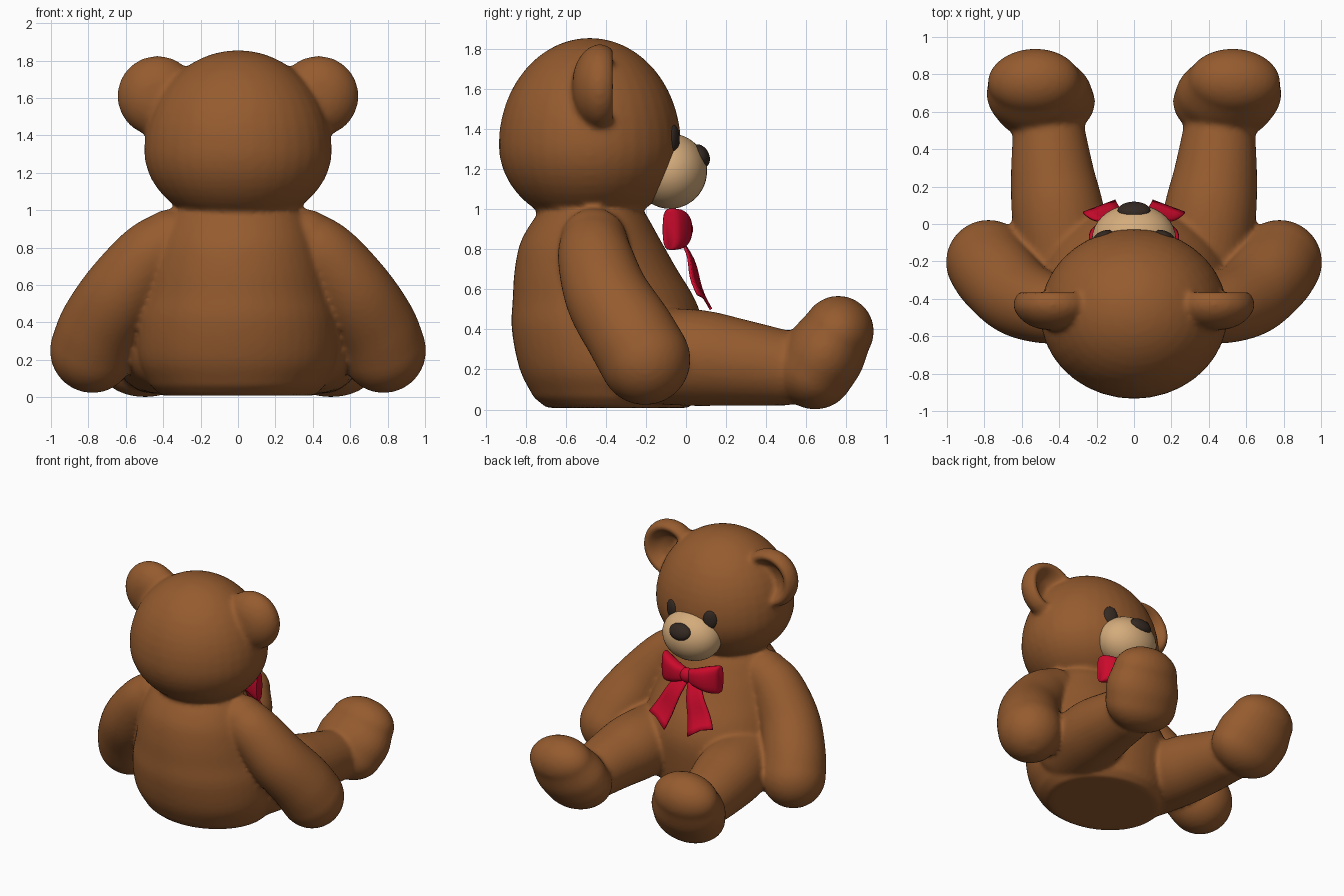
import bpy, bmesh, math
from mathutils import Vector, Matrix

if "Cube" in bpy.data.objects:
    bpy.data.objects.remove(bpy.data.objects["Cube"])


def material(name, rgb):
    m = bpy.data.materials.new(name)
    m.diffuse_color = (*rgb, 1)
    m.use_nodes = True
    m.node_tree.nodes["Principled BSDF"].inputs["Base Color"].default_value = m.diffuse_color
    return m


FUR = material("brown fur", (0.30, 0.105, 0.028))
BEIGE = material("beige muzzle", (0.66, 0.41, 0.20))
DARK = material("dark brown", (0.035, 0.022, 0.016))
RED = material("red ribbon", (0.60, 0.003, 0.025))


def finish(bm, name, mat, angle=60):
    bmesh.ops.remove_doubles(bm, verts=bm.verts, dist=1e-5)
    bmesh.ops.recalc_face_normals(bm, faces=bm.faces)
    me = bpy.data.meshes.new(name)
    bm.to_mesh(me)
    bm.free()
    ob = bpy.data.objects.new(name, me)
    bpy.context.collection.objects.link(ob)
    me.materials.append(mat)
    bpy.ops.object.select_all(action='DESELECT')
    ob.select_set(True)
    bpy.context.view_layer.objects.active = ob
    bpy.ops.object.shade_smooth_by_angle(angle=math.radians(angle))
    return ob


def loft(rings, name, mat, angle=60):
    """Skin a list of equally long closed rings and cap both ends."""
    bm = bmesh.new()
    vs = [[bm.verts.new(p) for p in ring] for ring in rings]
    n = len(vs[0])
    for a, b in zip(vs, vs[1:]):
        for i in range(n):
            j = (i + 1) % n
            bm.faces.new((a[i], a[j], b[j], b[i]))
    bm.faces.new(vs[0])
    bm.faces.new(vs[-1])
    return finish(bm, name, mat, angle)


def ball(name, mat, centre, radii, rot=None, low=None):
    """Ellipsoid; low gives a different radius below the middle."""
    bm = bmesh.new()
    bmesh.ops.create_uvsphere(bm, u_segments=36, v_segments=24, radius=1)
    if low:
        for v in bm.verts:
            if v.co.z < 0:
                v.co.z *= low / radii[2]
    m = Matrix.Translation(centre) @ (rot or Matrix()) @ Matrix.Diagonal((*radii, 1))
    bmesh.ops.transform(bm, matrix=m, verts=bm.verts)
    return finish(bm, name, mat)


def spline(points, steps):
    """Catmull-Rom through tuples of any length."""
    pts = [Vector(p) for p in points]
    pts = [2 * pts[0] - pts[1]] + pts + [2 * pts[-1] - pts[-2]]
    out = []
    for k in range(1, len(pts) - 2):
        p0, p1, p2, p3 = pts[k - 1:k + 3]
        for i in range(steps):
            t = i / steps
            out.append(0.5 * (2 * p1 + (p2 - p0) * t + (2 * p0 - 5 * p1 + 4 * p2 - p3) * t * t
                              + (3 * p1 - p0 - 3 * p2 + p3) * t ** 3))
    return out + [pts[-2]]


def limb(name, points, wide=1.0, n=32):
    """Round-ended tube through (x, y, z, radius) points."""
    path = spline(points, 6)
    c = [p.xyz for p in path]
    r = [p.w for p in path]
    tan = [(c[min(i + 1, len(c) - 1)] - c[max(i - 1, 0)]).normalized() for i in range(len(c))]
    stations = []
    for a in range(1, 9):
        t = math.pi / 2 * a / 8
        stations.append((c[0] - tan[0] * r[0] * math.cos(t), tan[0], r[0] * math.sin(t)))
    stations += list(zip(c[1:-1], tan[1:-1], r[1:-1]))
    for a in range(8, 0, -1):
        t = math.pi / 2 * a / 8
        stations.append((c[-1] + tan[-1] * r[-1] * math.cos(t), tan[-1], r[-1] * math.sin(t)))
    rings = []
    for p, d, rad in stations:
        u = d.cross(Vector((1, 0, 0))).normalized()
        v = d.cross(u)
        ring = []
        for i in range(n):
            a = 2 * math.pi * i / n
            o = (u * math.cos(a) + v * math.sin(a)) * rad
            ring.append(p + Vector((o.x * wide, o.y, o.z)))
        rings.append(ring)
    return loft(rings, name, FUR)


# Body: stacked ellipses (z, y centre, x radius, y radius)
levels = [(.06, -.35, .465, .41), (.2, -.375, .53, .455), (.4, -.39, .535, .48),
          (.55, -.41, .50, .455), (.7, -.45, .46, .405), (.85, -.475, .41, .345),
          (1.0, -.47, .33, .25), (1.08, -.47, .2, .14)]
levels = [(.008, -.34, .41, .355)] + spline(levels, 4)
fur = [loft([[(rx * math.cos(math.tau * i / 48), y + ry * math.sin(math.tau * i / 48), z)
              for i in range(48)] for z, y, rx, ry in levels], "bear_body", FUR, 40)]

# Egg-shaped head, muzzle and nose
fur.append(ball("head", FUR, (0, -.48, 1.32), (.502, .455, .535), low=.40))
ball("muzzle", BEIGE, (0, -.08, 1.19), (.225, .185, .188))
ball("nose", DARK, (0, .07, 1.265), (.088, .045, .062), Matrix.Rotation(.5, 4, 'X'))

for s, side in ((-1, "left"), (1, "right")):
    # Eyes lie flat on the head
    ball(side + "_eye", DARK, (s * .165, -.062, 1.35), (.052, .025, .07),
         Matrix.Rotation(-s * .38, 4, 'Z'))

    # Ear: cup turned around the y axis, hollow to the front
    prof = spline([(.002, -.57), (.10, -.555), (.175, -.51), (.213, -.45), (.207, -.395),
                   (.175, -.36), (.14, -.385), (.09, -.435), (.002, -.455)], 3)
    fur.append(loft([[(s * .43 + r * math.cos(math.tau * i / 32), y,
                       1.61 + r * math.sin(math.tau * i / 32))
                      for i in range(32)] for r, y in prof], side + "_ear", FUR))

    # Arm, leg and upturned foot
    fur.append(limb(side + "_arm", [
        (s * .36, -.46, .835, .17), (s * .475, -.45, .745, .19), (s * .62, -.39, .56, .212),
        (s * .73, -.28, .38, .224), (s * .778, -.205, .25, .228)]))
    fur.append(limb(side + "_leg", [
        (s * .36, -.25, .27, .238), (s * .405, .05, .258, .241),
        (s * .435, .26, .235, .218), (s * .455, .48, .208, .19)], 1.03))
    fur.append(limb(side + "_foot", [
        (s * .48, .645, .197, .197), (s * .51, .70, .29, .201),
        (s * .535, .76, .39, .178)], 1.41))

    # Bow loop: flattened tube flaring outwards (x, y, half depth, half height)
    sect = spline([(.0, -.02, .025, .04), (.07, -.015, .045, .065), (.16, -.035, .055, .095),
                   (.225, -.07, .045, .105), (.24, -.085, .03, .098)], 3)
    rings = []
    for x, y, d, h in sect:
        ring = []
        for i in range(20):
            a = math.tau * i / 20
            ca, sa = math.cos(a), math.sin(a)
            ring.append((s * x, y + d * math.copysign(abs(ca) ** .7, ca),
                         .9 + h * math.copysign(abs(sa) ** .7, sa)))
        rings.append(ring)
    loft(rings, side + "_bow_loop", RED, 40)

    # Bow tail: rippled ribbon with a notched end
    bm = bmesh.new()
    a0, a1 = Vector((.0, -.03, .85)), Vector((.10, -.045, .87))
    b0, b1 = Vector((.10, .125, .50)), Vector((.272, .06, .575))
    rows, cols = 10, 4
    grid = []
    for i in range(rows + 1):
        t = i / rows
        row = []
        for j in range(cols + 1):
            w = j / cols
            p = a0.lerp(a1, w).lerp(b0.lerp(b1, w), t)
            p.y += .012 * math.sin(t * math.pi * 2) + .01 * math.sin(t * math.pi)
            p.z += .02 * t ** 4 * (1 - abs(2 * w - 1))
            row.append(bm.verts.new((s * p.x, p.y, p.z)))
        grid.append(row)
    for i in range(rows):
        for j in range(cols):
            bm.faces.new((grid[i][j], grid[i][j + 1], grid[i + 1][j + 1], grid[i + 1][j]))
    tail = finish(bm, side + "_bow_tail", RED, 40)
    mod = tail.modifiers.new("thickness", 'SOLIDIFY')
    mod.thickness = .014
    mod.offset = 0

# Bow knot
ball("bow_knot", RED, (0, -.01, .9), (.05, .045, .055))

# Fuse the fur parts into one soft plush skin
bpy.ops.object.select_all(action='DESELECT')
for ob in fur:
    ob.select_set(True)
bpy.context.view_layer.objects.active = fur[0]
bpy.ops.object.join()
mod = fur[0].modifiers.new("fuse", 'REMESH')
mod.mode = 'VOXEL'
mod.voxel_size = .016
mod.use_smooth_shade = True
mod = fur[0].modifiers.new("soften", 'SMOOTH')
mod.factor = .5
mod.iterations = 8
